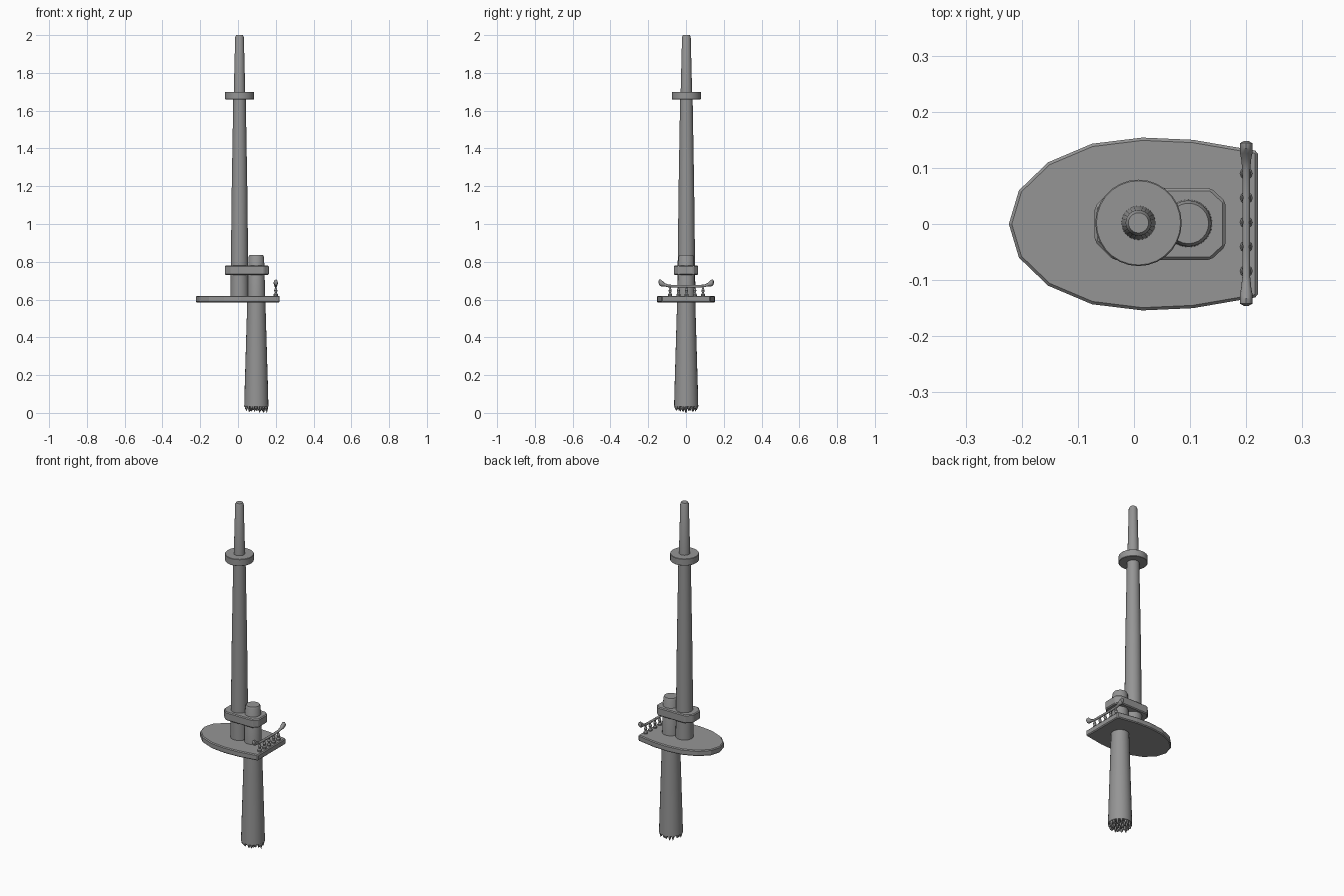
import bpy, bmesh, math, random
from mathutils import Vector

random.seed(4)
if "Cube" in bpy.data.objects:
    bpy.data.objects.remove(bpy.data.objects["Cube"], do_unlink=True)

GREY = (0.3, 0.3, 0.3, 1)
wood = bpy.data.materials.new("weathered_grey")
wood.use_nodes = True
wood.diffuse_color = GREY
wood.node_tree.nodes["Principled BSDF"].inputs["Base Color"].default_value = GREY

MAST = Vector((0.008, 0.002, 0))
STUMP = Vector((0.097, 0.001, 0))
RAIL_X = 0.2


def finish(name, bm, smooth=True, bevel=0):
    bmesh.ops.recalc_face_normals(bm, faces=bm.faces)
    mesh = bpy.data.meshes.new(name)
    bm.to_mesh(mesh)
    bm.free()
    mesh.materials.append(wood)
    ob = bpy.data.objects.new(name, mesh)
    bpy.context.collection.objects.link(ob)
    if bevel:
        mod = ob.modifiers.new("edge", "BEVEL")
        mod.width, mod.segments, mod.limit_method = bevel, 1, "ANGLE"
        mod.angle_limit = math.radians(40)
    if smooth:
        bpy.ops.object.select_all(action="DESELECT")
        ob.select_set(True)
        bpy.context.view_layer.objects.active = ob
        bpy.ops.object.shade_smooth_by_angle(angle=math.radians(35))
    return ob


def add_loft(bm, rings):
    """Skin successive vertex rings and cap both ends."""
    rows = [[bm.verts.new(p) for p in ring] for ring in rings]
    n = len(rows[0])
    for a, b in zip(rows, rows[1:]):
        for i in range(n):
            j = (i + 1) % n
            bm.faces.new((a[i], a[j], b[j], b[i]))
    bm.faces.new(rows[0][::-1])
    bm.faces.new(rows[-1])


def add_turned(bm, centre, profile, sides):
    """Turn a (radius, height) profile about a vertical axis."""
    add_loft(bm, [[centre + Vector((r * math.cos(math.tau * i / sides),
                                    r * math.sin(math.tau * i / sides), z))
                   for i in range(sides)] for r, z in profile])


def turned(name, centre, profile, sides=24, **kw):
    bm = bmesh.new()
    add_turned(bm, centre, profile, sides)
    return finish(name, bm, **kw)


def slab(name, outline, z0, z1, bevel):
    bm = bmesh.new()
    add_loft(bm, [[(x, y, z) for x, y in outline] for z in (z0, z1)])
    return finish(name, bm, smooth=False, bevel=bevel)


# Upper mast, its thin top section and the round collar
turned("upper_mast", MAST, [(0.048, 0.61), (0.041, 1.2), (0.033, 1.67)])
turned("mast_top", MAST, [(0.031, 1.67), (0.023, 1.99), (0.018, 2.0)])
turned("mast_collar", MAST, [(0.077, 1.66), (0.077, 1.70)], sides=28, bevel=0.002)

# Lower mast
turned("lower_mast", STUMP,
       [(0.064, 0.035), (0.062, 0.12), (0.048, 0.59), (0.041, 0.825), (0.036, 0.835)])

# Splintered break at the foot of the lower mast
bm = bmesh.new()
for radius, count, size in ((0.055, 18, 0.009), (0.037, 12, 0.010), (0.016, 6, 0.009)):
    for i in range(count):
        a = math.tau * i / count + random.uniform(-0.1, 0.1)
        foot = STUMP + Vector((radius * math.cos(a), radius * math.sin(a), 0))
        tip = 0 if i == 0 else random.uniform(0.004, 0.022)
        add_turned(bm, foot, [(0.001, tip), (size * 0.75, 0.024), (size, 0.04)], 5)
finish("broken_splinters", bm, smooth=False)

# Cap block joining the two masts
cap_half = [(-0.07, 0.031), (-0.037, 0.064), (0.137, 0.064), (0.163, 0.04)]
slab("mast_cap", cap_half + [(x, -y) for x, y in reversed(cap_half)], 0.73, 0.78, 0.005)

# Lookout platform: rounded front, straight back edge
half = [(-0.205, 0.06), (-0.153, 0.11), (-0.075, 0.143),
        (0.015, 0.154), (0.105, 0.15), (0.221, 0.13)]
slab("lookout_platform",
     [(-0.223, 0)] + half + [(x, -y) for x, y in reversed(half)], 0.585, 0.62, 0.005)

# Turned balusters
bm = bmesh.new()
for i in range(5):
    add_turned(bm, Vector((RAIL_X, 0.003 + (i - 2) * 0.0435, 0)),
               [(0.011, 0.615), (0.011, 0.628), (0.005, 0.635), (0.009, 0.647),
                (0.004, 0.662), (0.006, 0.675)], 10)
finish("rail_balusters", bm)

# Handrail sweeping up into knobbed ends: (y, z, radius)
rail_half = [(0.147, 0.693, 0.004), (0.143, 0.691, 0.014), (0.134, 0.688, 0.018),
             (0.125, 0.684, 0.014), (0.115, 0.679, 0.009), (0.095, 0.672, 0.007),
             (0.05, 0.67, 0.007)]
stations = rail_half + [(-y, z, r) for y, z, r in reversed(rail_half)]
bm = bmesh.new()
add_loft(bm, [[(RAIL_X + r * 0.55 * math.cos(math.tau * i / 12) if r > 0.02 else
                RAIL_X + min(r, 0.011) * math.cos(math.tau * i / 12),
                y + 0.001, z + r * math.sin(math.tau * i / 12)) for i in range(12)]
              for y, z, r in stations])
finish("handrail", bm)
